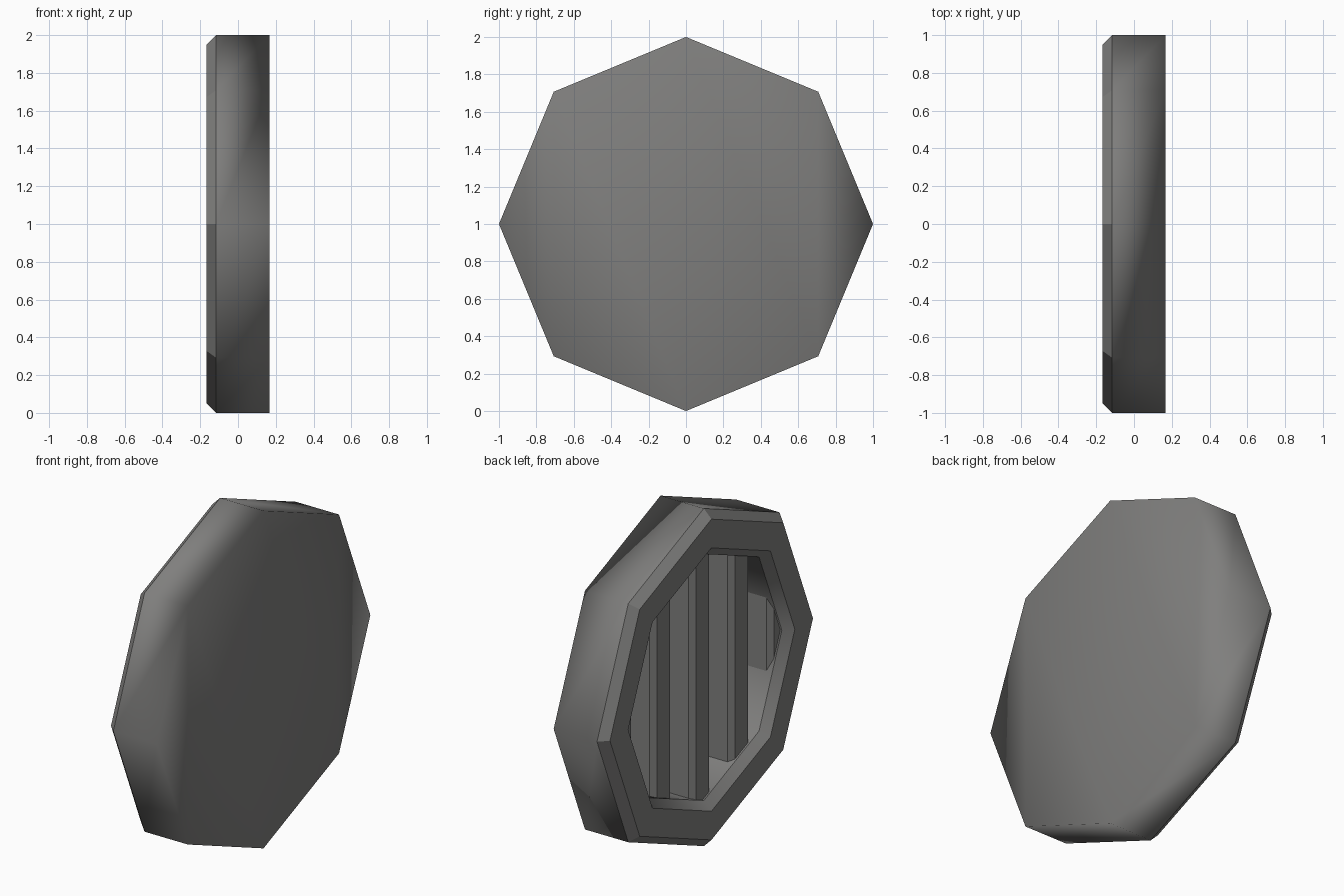
import bpy, bmesh, math

if "Cube" in bpy.data.objects:
    bpy.data.objects.remove(bpy.data.objects["Cube"])


def material(name, colour):
    mat = bpy.data.materials.new(name)
    mat.diffuse_color = (*colour, 1)
    mat.use_nodes = True
    mat.node_tree.nodes["Principled BSDF"].inputs["Base Color"].default_value = mat.diffuse_color
    return mat


grey = material("neutral_grey", (0.214, 0.212, 0.207))
dark = material("dark_recess", (0.01, 0.01, 0.01))

SIDES = 8
CENTRE_Z = 1.0


def add_object(name, bm, mats=(grey,)):
    bmesh.ops.recalc_face_normals(bm, faces=bm.faces)
    mesh = bpy.data.meshes.new(name)
    bm.to_mesh(mesh)
    bm.free()
    for m in mats:
        mesh.materials.append(m)
    obj = bpy.data.objects.new(name, mesh)
    bpy.context.collection.objects.link(obj)
    return obj


# Octagonal housing: (x, radius, band smooth) from the closed cap to the cavity floor
profile = [(0.167, 1.0, True), (-0.117, 1.0, False), (-0.167, 0.95, False),
           (-0.167, 0.78, True), (-0.117, 0.73, True), (0.125, 0.73, True)]
bm = bmesh.new()
rings = []
for x, r, _ in profile:
    rings.append([bm.verts.new((x, r * math.cos(i * math.tau / SIDES),
                                CENTRE_Z + r * math.sin(i * math.tau / SIDES)))
                  for i in range(SIDES)])
for (a, b), (_, _, smooth) in zip(zip(rings, rings[1:]), profile):
    for i in range(SIDES):
        j = (i + 1) % SIDES
        bm.faces.new((a[i], a[j], b[j], b[i])).smooth = smooth

# Cap as a zigzag strip between vertical chords
strip = [rings[0][i] for i in (0, 1, 7, 2, 6, 3, 5, 4)]
for k in range(SIDES - 2):
    bm.faces.new(strip[k:k + 3]).smooth = True

# Dark cavity floor behind the bars
bm.faces.new(rings[-1]).material_index = 1

# Sharp edges around the flat bevel, rim and floor, and around the inner chamfer
for e in bm.edges:
    if not all(f.smooth for f in e.link_faces):
        e.smooth = False
for i in range(SIDES):
    bm.edges.get((rings[4][i], rings[4][(i + 1) % SIDES])).smooth = False
housing = add_object("octagonal_housing", bm, (grey, dark))

# Large faces dominate the shading
weighted = housing.modifiers.new("area_shading", 'WEIGHTED_NORMAL')
weighted.mode = 'FACE_AREA'
weighted.keep_sharp = True


# Vertical bars with chamfered front edges, ending inside the housing wall
def bar(name, y):
    half, cut, front, back = 0.09, 0.029, -0.107, 0.14
    section = [(back, -half), (front + cut, -half), (front, cut - half),
               (front, half - cut), (front + cut, half), (back, half)]

    def reach(v):
        # half height at which a bar edge is buried in the octagonal wall
        r, t = 0.76, math.tan(math.pi / 8)
        h = r - t * abs(v) if abs(v) < r * math.sqrt(0.5) else (r - abs(v)) / t
        return max(h, 0.03)

    bm = bmesh.new()
    low, high = ([bm.verts.new((px, y + py, CENTRE_Z + s * reach(y + py)))
                  for px, py in section] for s in (-1, 1))
    n = len(section)
    for i in range(n):
        j = (i + 1) % n
        bm.faces.new((low[i], low[j], high[j], high[i]))
    bm.faces.new(low)
    bm.faces.new(high)
    add_object(name, bm)


names = ("outer_right_bar", "right_bar", "middle_bar", "left_bar", "outer_left_bar")
for k, name in enumerate(names):
    bar(name, 0.365 * (k - 2))
